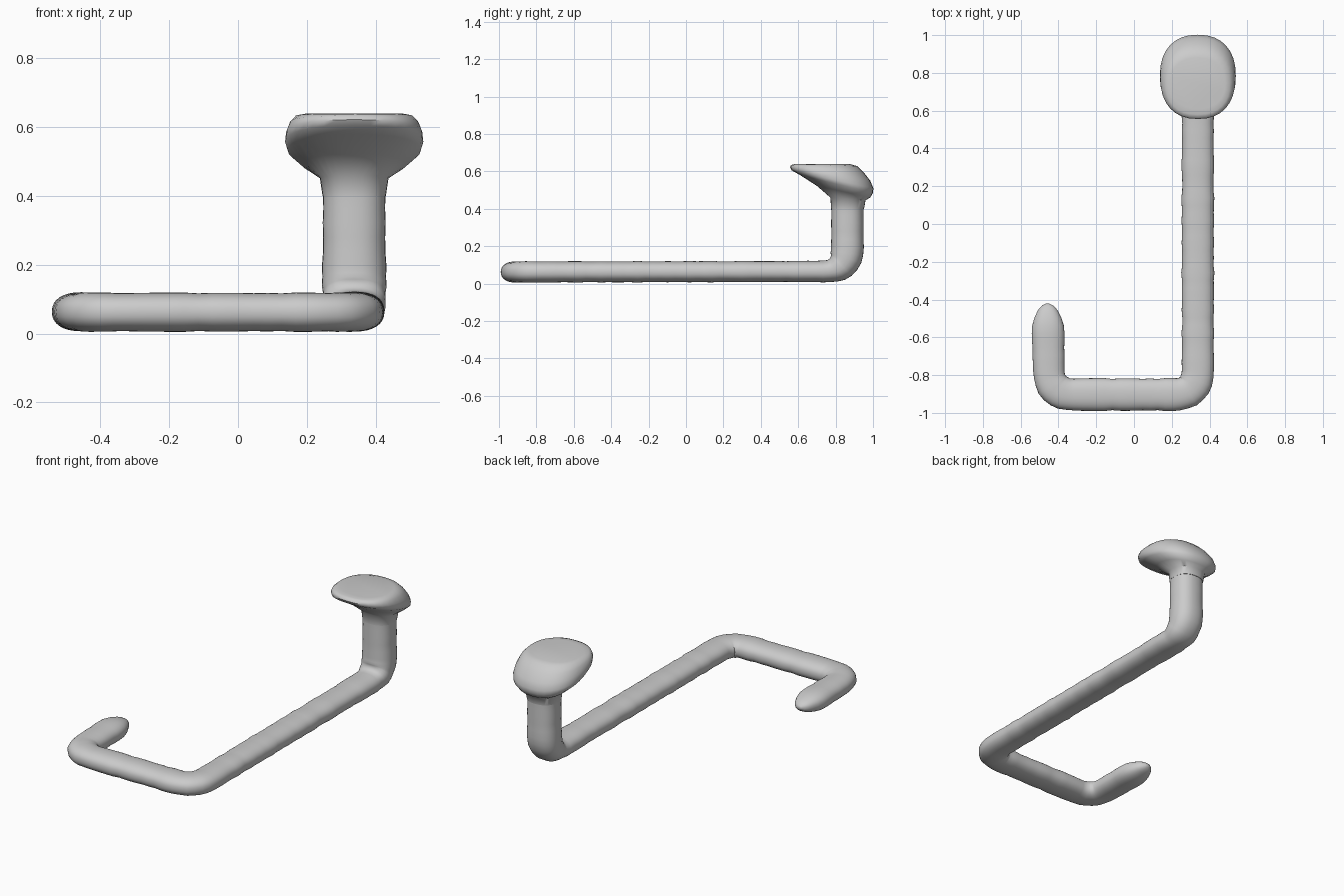
import bpy, bmesh, math, random
from mathutils import Vector

random.seed(4)
SIDES = 32

cube = bpy.data.objects.get("Cube")
if cube:
    bpy.data.objects.remove(cube)

grey = bpy.data.materials.new("plain grey")
grey.use_nodes = True
grey.diffuse_color = (0.6, 0.6, 0.6, 1)
grey.node_tree.nodes["Principled BSDF"].inputs["Base Color"].default_value = (0.6, 0.6, 0.6, 1)


def ring(center, side, up, power):
    """Closed rounded section spanned by two half-axis vectors."""
    pts = []
    for i in range(SIDES):
        a = math.tau * i / SIDES
        c, s = math.cos(a), math.sin(a)
        pts.append(center + side * math.copysign(abs(c) ** (2 / power), c)
                   + up * math.copysign(abs(s) ** (2 / power), s))
    return pts


def loft(name, rings):
    """Skin a list of rings and cap both ends."""
    bm = bmesh.new()
    loops = [[bm.verts.new(p) for p in r] for r in rings]
    for a, b in zip(loops, loops[1:]):
        for i in range(SIDES):
            j = (i + 1) % SIDES
            bm.faces.new((a[i], a[j], b[j], b[i]))
    bm.faces.new(loops[0])
    bm.faces.new(loops[-1])
    bmesh.ops.recalc_face_normals(bm, faces=bm.faces)
    mesh = bpy.data.meshes.new(name)
    bm.to_mesh(mesh)
    bm.free()
    mesh.materials.append(grey)
    obj = bpy.data.objects.new(name, mesh)
    bpy.context.collection.objects.link(obj)
    bpy.ops.object.select_all(action="DESELECT")
    obj.select_set(True)
    bpy.context.view_layer.objects.active = obj
    bpy.ops.object.shade_smooth_by_angle(angle=math.radians(50))
    return obj


def rounded_path(corners, radius, step):
    """Polyline with curved corners, cut into short steps."""
    pts = [corners[0]]

    def straight(to):
        start = pts[-1]
        n = max(1, round((to - start).length / step))
        pts.extend(start.lerp(to, k / n) for k in range(1, n + 1))

    for before, c, after in zip(corners, corners[1:], corners[2:]):
        p = c + (before - c).normalized() * radius
        q = c + (after - c).normalized() * radius
        straight(p)
        for k in range(1, 9):
            t = k / 8
            pts.append(p.lerp(c, t).lerp(c.lerp(q, t), t))
    straight(corners[-1])
    return pts


# Bent bar: hooked end, cross piece, long shaft and upright
corners = [Vector(p) for p in ((-0.458, -0.422, 0.064), (-0.448, -0.903, 0.062),
                               (0.338, -0.903, 0.062), (0.338, 0.863, 0.065),
                               (0.338, 0.863, 0.45))]
path = rounded_path(corners, 0.13, 0.04)
path[1:1] = [path[0].lerp(path[1], f) for f in (0.08, 0.25, 0.55)]
up = Vector((0, 0, 1))
rings, travelled = [], 0
for i, p in enumerate(path):
    ahead, behind = path[min(i + 1, len(path) - 1)], path[max(i - 1, 0)]
    tangent = (ahead - behind).normalized()
    up = (up - tangent * up.dot(tangent)).normalized()
    side = tangent.cross(up)
    if i:
        travelled += (p - path[i - 1]).length
    # Rounded, tapered tip; thicker upright
    f = min(1, travelled / 0.17)
    tip = max(0.12, math.sqrt(1 - (1 - f) ** 2.2))
    rise = max(0, tangent.z)
    wobble = random.uniform(-0.003, 0.003)
    half_w = (0.085 + 0.007 * rise + wobble) * tip
    half_h = (0.056 + 0.031 * rise + wobble / 2) * tip
    rings.append(ring(p, side * half_w, up * half_h, 2.3))
loft("bent_bar", rings)

# Tilted knob: front y and z, back y and z, half width of each ring
levels = [(0.776, 0.40, 0.952, 0.40, 0.092),
          (0.772, 0.46, 0.960, 0.445, 0.100),
          (0.700, 0.522, 0.985, 0.460, 0.150),
          (0.610, 0.580, 1.000, 0.485, 0.193),
          (0.565, 0.605, 1.002, 0.510, 0.201),
          (0.556, 0.622, 0.985, 0.550, 0.198),
          (0.562, 0.634, 0.950, 0.595, 0.187),
          (0.580, 0.639, 0.915, 0.628, 0.170),
          (0.610, 0.640, 0.880, 0.638, 0.145)]
knob = []
for y0, z0, y1, z1, half_w in levels:
    front, back = Vector((0.338, y0, z0)), Vector((0.338, y1, z1))
    knob.append(ring((front + back) / 2, Vector((half_w, 0, 0)), (back - front) / 2, 2.3))
loft("flat_top_knob", knob)
